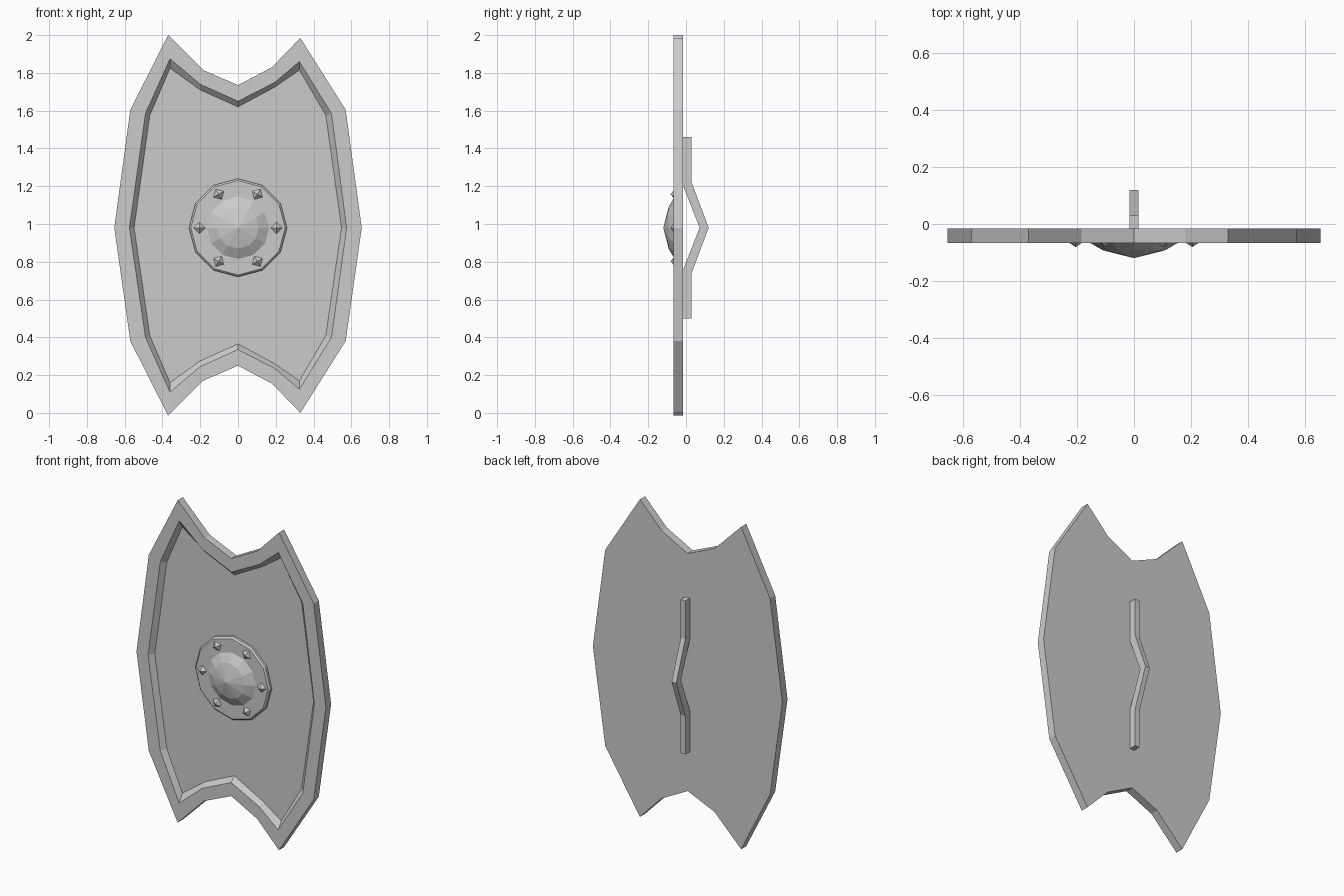
import bpy, bmesh
from math import sin, cos, pi

cube = bpy.data.objects.get("Cube")
if cube:
    bpy.data.objects.remove(cube, do_unlink=True)

steel = bpy.data.materials.new("grey steel")
steel.use_nodes = True
steel.diffuse_color = (0.6, 0.6, 0.6, 1)
steel.node_tree.nodes["Principled BSDF"].inputs["Base Color"].default_value = (0.6, 0.6, 0.6, 1)

MID = 0.98                                  # height of the boss centre
FRONT, FLOOR, BACK = -0.067, -0.036, -0.016  # depths of the plate


def loft(name, rings):
    """Skin a stack of closed rings; a one-point ring makes a tip."""
    bm = bmesh.new()
    loops = [[bm.verts.new(p) for p in ring] for ring in rings]
    for a, b in zip(loops, loops[1:]):
        n = len(a)
        for i in range(n):
            j = (i + 1) % n
            if len(b) == 1:
                bm.faces.new((a[i], a[j], b[0]))
            else:
                bm.faces.new((a[i], a[j], b[j], b[i]))
    for end in (loops[0], loops[-1]):
        if len(end) > 2:
            bm.faces.new(end)
    bmesh.ops.recalc_face_normals(bm, faces=bm.faces)
    mesh = bpy.data.meshes.new(name)
    bm.to_mesh(mesh)
    bm.free()
    mesh.materials.append(steel)
    obj = bpy.data.objects.new(name, mesh)
    bpy.context.collection.objects.link(obj)
    return obj


def outline(half, y):
    """Closed plate outline from its upper half, mirrored about mid height."""
    lower = [(x, 2 * MID - z) for x, z in half[-2:0:-1]]
    return [(x, y, z + (0.025 if z < MID else 0)) for x, z in half + lower]


def circle(r, y, sides, cx=0, cz=MID, turn=0):
    angles = [turn + 2 * pi * i / sides for i in range(sides)]
    return [(cx + r * cos(a), y, cz + r * sin(a)) for a in angles]


# Plate with a raised rim around a sunken front
edge = [(-0.655, 0.98), (-0.57, 1.605), (-0.37, 2.0), (-0.185, 1.815), (0, 1.735),
        (0.18, 1.83), (0.33, 1.985), (0.57, 1.605), (0.655, 0.98)]
rim = [(-0.575, 0.98), (-0.49, 1.585), (-0.36, 1.875), (-0.2, 1.74), (0, 1.65),
       (0.195, 1.75), (0.325, 1.86), (0.495, 1.585), (0.575, 0.98)]
floor = [(-0.55, 0.98), (-0.467, 1.575), (-0.36, 1.825), (-0.2, 1.71), (0, 1.62),
         (0.195, 1.725), (0.325, 1.815), (0.465, 1.575), (0.548, 0.98)]
# The lower edge sits slightly higher than a strict reflection
loft("shield_plate", [outline(edge, BACK), outline(edge, FRONT),
                      outline(rim, FRONT), outline(floor, FLOOR)])

# Boss: chamfered disc with a faceted dome
loft("boss_disc", [circle(0.26, FLOOR + 0.005, 12), circle(0.26, -0.05, 12),
                   circle(0.25, -0.06, 12)])
loft("boss_dome", [circle(0.168, -0.055, 12), circle(0.165, -0.06, 12),
                   circle(0.11, -0.092, 12), [(0, -0.12, MID)]])

# Six pointed studs around the dome
for i in range(6):
    a = i * pi / 3
    cx, cz = 0.205 * cos(a), MID + 0.205 * sin(a)
    loft(f"stud_{i + 1}", [circle(0.036, -0.057, 4, cx, cz, a),
                           [(cx, -0.081, cz)]])

# Bent grip on the back
grip = [(BACK - 0.004, 1.46), (0.03, 1.46), (0.03, 1.22), (0.12, 0.98), (0.03, 0.74), (0.03, 0.5),
        (BACK - 0.004, 0.5), (BACK - 0.004, 0.745), (0.072, 0.98), (BACK - 0.004, 1.215)]
loft("back_grip", [[(x, y, z) for y, z in grip] for x in (-0.016, 0.016)])
